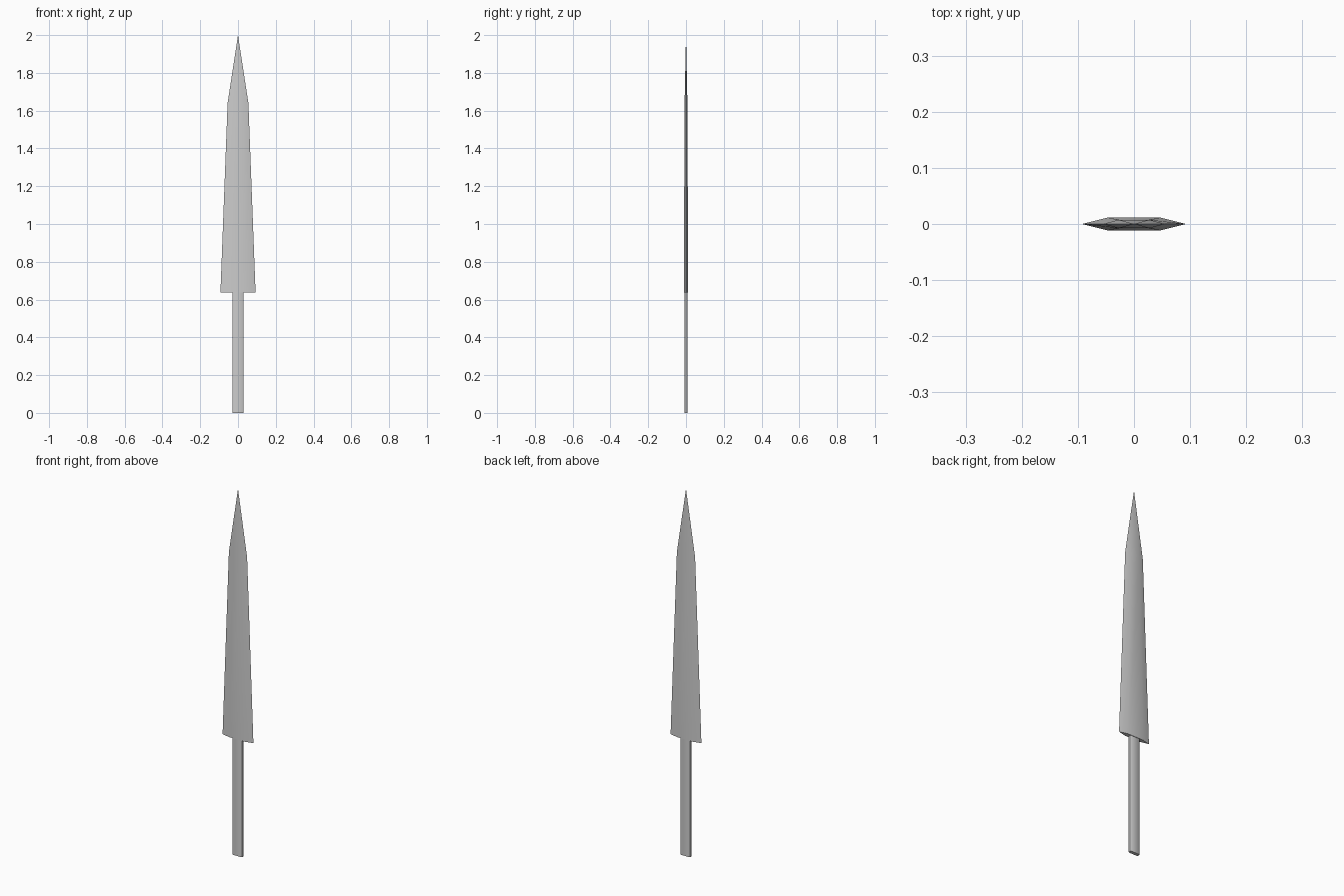
import bpy, bmesh, math

if "Cube" in bpy.data.objects:
    bpy.data.objects.remove(bpy.data.objects["Cube"])


def loft(name, sections, profile):
    """Skin rings of a profile; a section is (z, half width, half thickness)."""
    bm = bmesh.new()
    rings = [[bm.verts.new((px * w, py * t, z)) for px, py in profile]
             for z, w, t in sections]
    n = len(profile)
    for lower, upper in zip(rings, rings[1:]):
        for i in range(n):
            j = (i + 1) % n
            bm.faces.new((lower[i], lower[j], upper[j], upper[i]))
    bm.faces.new(rings[0][::-1])
    bm.faces.new(rings[-1])
    # collapse the point of the blade
    bmesh.ops.remove_doubles(bm, verts=bm.verts[:], dist=1e-5)
    bmesh.ops.recalc_face_normals(bm, faces=bm.faces[:])
    mesh = bpy.data.meshes.new(name)
    bm.to_mesh(mesh)
    bm.free()
    obj = bpy.data.objects.new(name, mesh)
    bpy.context.collection.objects.link(obj)
    bpy.ops.object.select_all(action='DESELECT')
    obj.select_set(True)
    bpy.context.view_layer.objects.active = obj
    bpy.ops.object.shade_smooth_by_angle(angle=math.radians(40))
    return obj


# Blade: flat middle with bevelled cutting edges, tapering to a point
blade_profile = [(-1, 0), (-0.5, -1), (0.5, -1), (1, 0), (0.5, 1), (-0.5, 1)]
loft("blade", [(0.637, 0.093, 0.0115), (1.64, 0.055, 0.0075), (2.0, 0, 0)],
     blade_profile)

# Tang: narrow flat bar below the blade, slightly chamfered
tang_profile = [(-1, -0.6), (-0.8, -1), (0.8, -1), (1, -0.6),
                (1, 0.6), (0.8, 1), (-0.8, 1), (-1, 0.6)]
loft("tang", [(0, 0.029, 0.009), (0.65, 0.029, 0.009)], tang_profile)
